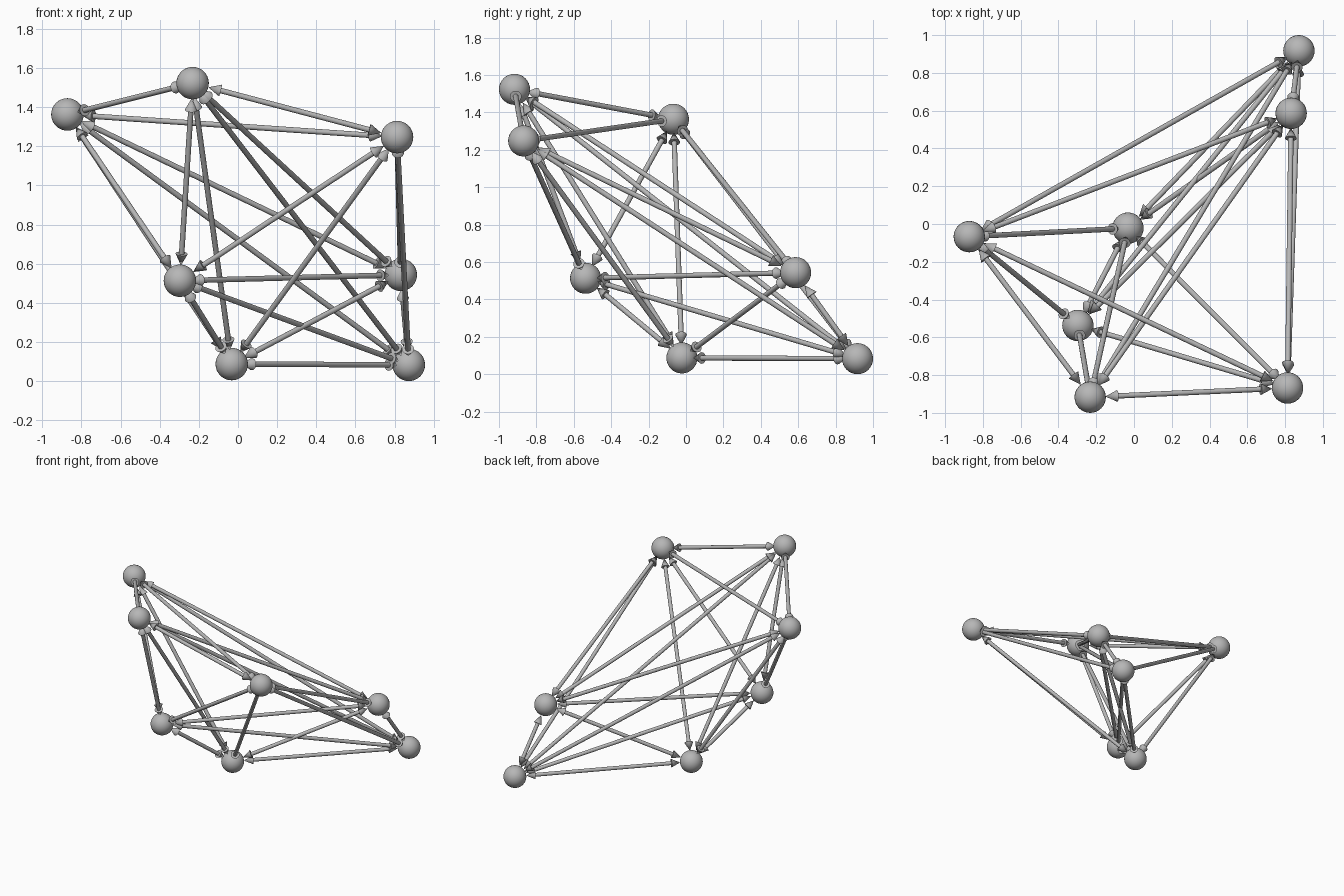
import bpy
from itertools import combinations
from mathutils import Vector

BALL_R = 0.083
SHAFT_R = 0.014
HEAD_R = 0.031
HEAD_LEN = 0.065

cube = bpy.data.objects.get("Cube")
if cube:
    bpy.data.objects.remove(cube)

# One plain grey for everything
GREY = (0.47, 0.47, 0.47, 1)
grey = bpy.data.materials.new("plain_grey")
grey.use_nodes = True
grey.diffuse_color = GREY
grey.node_tree.nodes["Principled BSDF"].inputs["Base Color"].default_value = GREY

# Ball centres
balls = {
    "left_upper": Vector((-0.872, -0.067, 1.363)),
    "top": Vector((-0.232, -0.917, 1.523)),
    "front_upper": Vector((0.813, -0.868, 1.247)),
    "middle": Vector((-0.297, -0.537, 0.513)),
    "back_middle": Vector((0.832, 0.586, 0.543)),
    "base": Vector((-0.032, -0.022, 0.087)),
    "back_base": Vector((0.873, 0.917, 0.083)),
}


def finish(name):
    obj = bpy.context.object
    obj.name = name
    obj.data.materials.append(grey)
    bpy.ops.object.shade_smooth_by_angle()


def cone(name, start, end, r1, r2):
    """Straight round piece from start to end."""
    axis = end - start
    bpy.ops.mesh.primitive_cone_add(
        vertices=20, radius1=r1, radius2=r2, depth=axis.length,
        location=(start + end) / 2,
        rotation=axis.to_track_quat("Z", "Y").to_euler())
    finish(name)


# Balls
for name, centre in balls.items():
    bpy.ops.mesh.primitive_uv_sphere_add(
        segments=32, ring_count=16, radius=BALL_R, location=centre)
    finish(name + "_ball")

# Double-headed arrow between every pair of balls
for (name_a, a), (name_b, b) in combinations(balls.items(), 2):
    way = (b - a).normalized()
    tip_a, tip_b = a + way * BALL_R, b - way * BALL_R
    neck_a, neck_b = tip_a + way * HEAD_LEN, tip_b - way * HEAD_LEN
    pair = name_a + "_to_" + name_b
    cone(pair + "_shaft", neck_a, neck_b, SHAFT_R, SHAFT_R)
    cone(pair + "_start_head", neck_a, tip_a, HEAD_R, 0)
    cone(pair + "_end_head", neck_b, tip_b, HEAD_R, 0)
